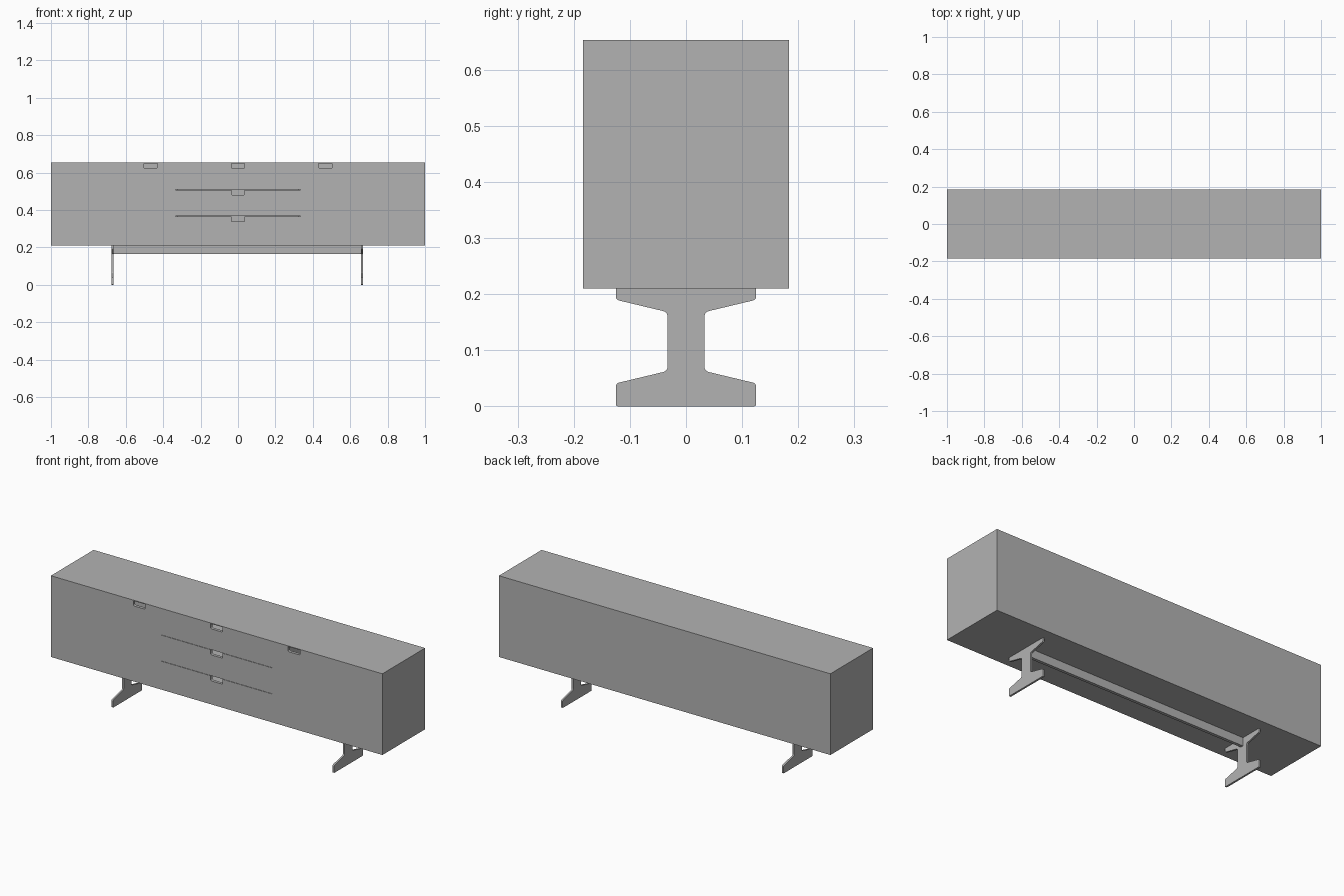
import bpy, bmesh
from mathutils import Vector

if "Cube" in bpy.data.objects:
    bpy.data.objects.remove(bpy.data.objects["Cube"], do_unlink=True)

grey = bpy.data.materials.new("plain_grey")
grey.use_nodes = True
grey.diffuse_color = (0.45, 0.45, 0.45, 1)
grey.node_tree.nodes["Principled BSDF"].inputs["Base Color"].default_value = (0.45, 0.45, 0.45, 1)


def finish(name, bm):
    bmesh.ops.recalc_face_normals(bm, faces=bm.faces)
    mesh = bpy.data.meshes.new(name)
    bm.to_mesh(mesh)
    bm.free()
    mesh.materials.append(grey)
    obj = bpy.data.objects.new(name, mesh)
    bpy.context.collection.objects.link(obj)
    return obj


def box(name, x, y, z):
    """Box from (low, high) pairs."""
    bm = bmesh.new()
    bmesh.ops.create_cube(bm, size=1)
    for v in bm.verts:
        v.co = [a[0] if c < 0 else a[1] for c, a in zip(v.co, (x, y, z))]
    return finish(name, bm)


def rounded(points, steps=4):
    """Outline of (u, v, radius) points with the corners rounded."""
    out = []
    for i, (u, v, r) in enumerate(points):
        p = Vector((u, v))
        if not r:
            out.append(p)
            continue
        a = p + (Vector(points[i - 1][:2]) - p).normalized() * r
        b = p + (Vector(points[(i + 1) % len(points)][:2]) - p).normalized() * r
        for k in range(steps + 1):
            t = k / steps
            out.append(a * (1 - t) ** 2 + p * 2 * t * (1 - t) + b * t * t)
    return out


def prism(name, points, place, low, high):
    """Extrude an outline; place(u, v, depth) gives the 3D position."""
    bm = bmesh.new()
    outline = rounded(points)
    ends = [[bm.verts.new(place(p.x, p.y, d)) for p in outline] for d in (low, high)]
    for ring in ends:
        bm.faces.new(ring)
    n = len(outline)
    for i in range(n):
        j = (i + 1) % n
        bm.faces.new((ends[0][i], ends[0][j], ends[1][j], ends[1][i]))
    return finish(name, bm)


FRONT, BACK, BASE, TOP = -0.184, 0.184, 0.21, 0.653
PANEL_BACK, LID, INNER = -0.168, 0.649, 0.335
WALL = 0.012


def front_panel(name, x0, x1, z0, z1, grip):
    """Door or drawer front with a finger notch in its top edge."""
    half, deep, r = 0.036, 0.027, 0.008
    points = [(x0, z0, 0), (x1, z0, 0), (x1, z1, 0),
              (grip + half, z1, 0), (grip + half, z1 - deep, r),
              (grip - half, z1 - deep, r), (grip - half, z1, 0), (x0, z1, 0)]
    prism(name, points, lambda u, v, d: (u, d, v), FRONT, PANEL_BACK)


# Hollow carcass
inside_y = (PANEL_BACK, BACK - WALL)
box("cabinet_top", (-1, 1), (FRONT, BACK), (LID, TOP))
box("cabinet_back", (-1, 1), (BACK - WALL, BACK), (BASE, LID))
box("cabinet_floor", (-1, 1), inside_y, (BASE, BASE + WALL))
for side, s in (("left", 1), ("right", -1)):
    box(side + "_end", sorted((s, s * (1 - WALL))), inside_y, (BASE + WALL, LID))
    box(side + "_divider", sorted((s * INNER, s * (INNER - WALL))), inside_y, (BASE + WALL, LID))
    front_panel(side + "_door", *sorted((s, s * INNER)), BASE, LID, s * 0.467)

# Three drawers, with a narrow gap between the fronts
levels = [("lower", BASE, 0.365), ("middle", 0.3665, 0.507), ("upper", 0.5085, LID)]
for level, low, high in levels:
    front_panel(level + "_drawer_front", -INNER, INNER, low, high, 0)
    if low > BASE:
        box(level + "_drawer_floor", (WALL - INNER, INNER - WALL), inside_y, (low, low + 0.006))

# Waisted trestle legs: half outline mirrored across the centre
half_leg = [(0.125, 0, 0.004), (0.125, 0.041, 0.006), (0.033, 0.063, 0.008),
            (0.033, 0.168, 0.008), (0.125, 0.19, 0.006), (0.125, BASE, 0)]
leg = half_leg + [(-u, v, r) for u, v, r in reversed(half_leg)]
for side, x in (("left", 0.657), ("right", -0.676)):
    prism(side + "_leg", leg, lambda u, v, d: (d, u, v), x, x + 0.01)

# Rail between the legs
box("under_rail", (-0.666, 0.657), (-0.008, 0.008), (0.165, BASE))
